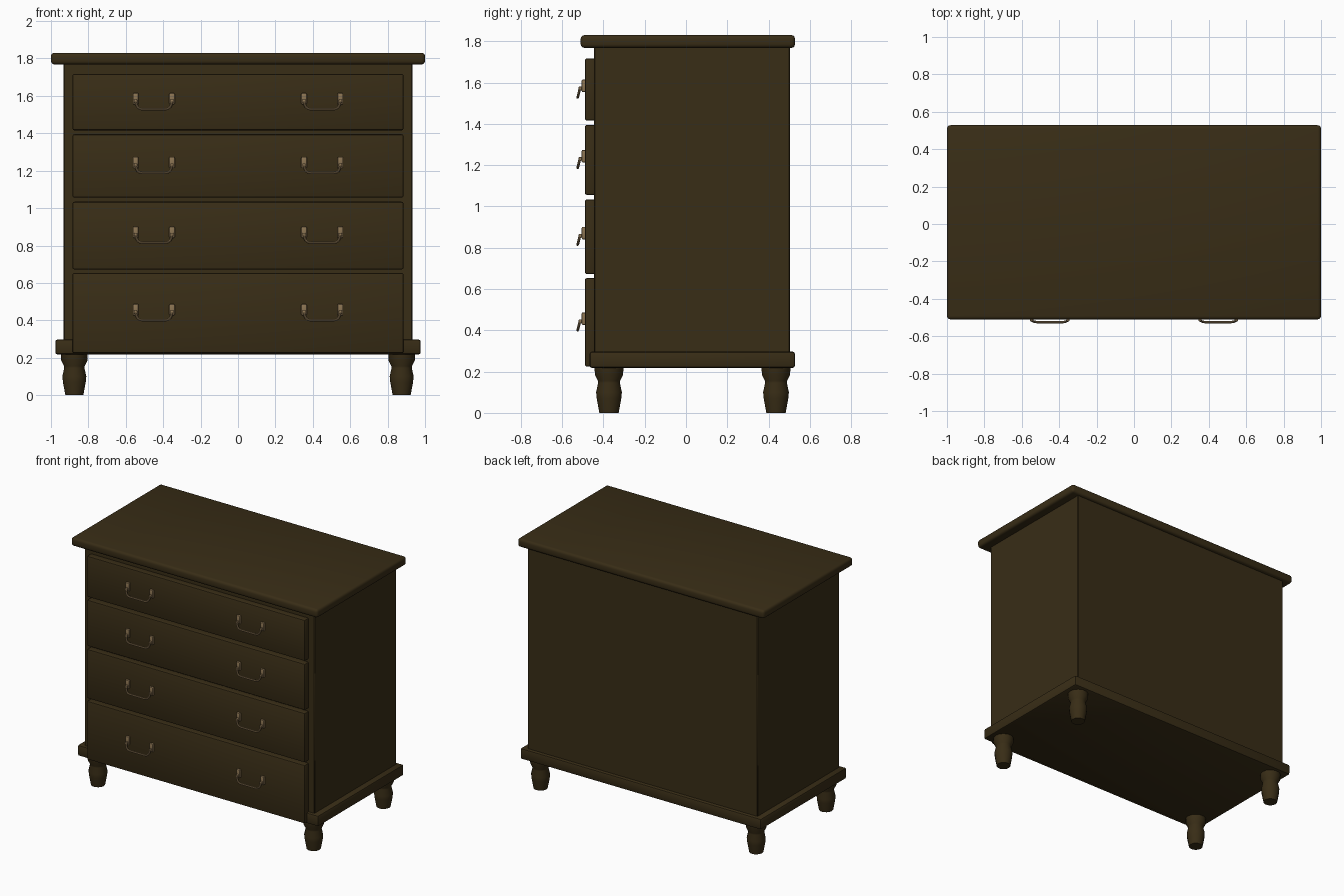
import bpy, math

if "Cube" in bpy.data.objects:
    bpy.data.objects.remove(bpy.data.objects["Cube"])

def material(name, rgb):
    m = bpy.data.materials.new(name)
    m.diffuse_color = (*rgb, 1)
    m.use_nodes = True
    m.node_tree.nodes["Principled BSDF"].inputs["Base Color"].default_value = m.diffuse_color
    return m

WOOD = material("dark brown wood", (0.040, 0.026, 0.008))
BRASS = material("aged brass", (0.26, 0.175, 0.085))

def finish(ob, mat, angle=40):
    ob.data.materials.append(mat)
    bpy.ops.object.select_all(action='DESELECT')
    ob.select_set(True)
    bpy.context.view_layer.objects.active = ob
    bpy.ops.object.shade_smooth_by_angle(angle=math.radians(angle))

def box(name, x, y, z, mat, bevel=0.0, segments=2):
    """Box from (min, max) pairs, with rounded edges."""
    bpy.ops.mesh.primitive_cube_add(
        size=1, location=[(a + b) / 2 for a, b in (x, y, z)])
    ob = bpy.context.object
    ob.name = name
    ob.scale = [b - a for a, b in (x, y, z)]
    bpy.ops.object.transform_apply(location=False, rotation=False, scale=True)
    if bevel:
        mod = ob.modifiers.new("rounded edges", 'BEVEL')
        mod.width, mod.segments = bevel, segments
        bpy.ops.object.modifier_apply(modifier=mod.name)
    finish(ob, mat)
    return ob

def turned(name, profile, sides, location, mat):
    """Closed lathe shape from (radius, height) points."""
    verts = [(r * math.cos(2 * math.pi * i / sides), r * math.sin(2 * math.pi * i / sides), z)
             for r, z in profile for i in range(sides)]
    faces = [(k * sides + i, k * sides + (i + 1) % sides,
              (k + 1) * sides + (i + 1) % sides, (k + 1) * sides + i)
             for k in range(len(profile) - 1) for i in range(sides)]
    faces += [tuple(reversed(range(sides))),
              tuple(range(len(verts) - sides, len(verts)))]
    me = bpy.data.meshes.new(name)
    me.from_pydata(verts, [], faces)
    ob = bpy.data.objects.new(name, me)
    ob.location = location
    bpy.context.collection.objects.link(ob)
    finish(ob, mat)

def rod(name, points, radius, mat):
    """Round bar along a path, converted to a mesh."""
    cu = bpy.data.curves.new(name, 'CURVE')
    cu.dimensions = '3D'
    cu.bevel_depth, cu.bevel_resolution, cu.use_fill_caps = radius, 2, True
    sp = cu.splines.new('POLY')
    sp.points.add(len(points) - 1)
    for p, co in zip(sp.points, points):
        p.co = (*co, 1)
    ob = bpy.data.objects.new(name, cu)
    bpy.context.collection.objects.link(ob)
    bpy.ops.object.select_all(action='DESELECT')
    ob.select_set(True)
    bpy.context.view_layer.objects.active = ob
    bpy.ops.object.convert(target='MESH')
    finish(bpy.context.object, mat)

# carcass, top board and base moulding
box("carcass", (-0.932, 0.932), (-0.445, 0.503), (0.225, 1.78), WOOD, 0.004, 1)
box("top_board", (-1, 1), (-0.51, 0.528), (1.768, 1.83), WOOD, 0.018, 3)
box("base_moulding", (-0.977, 0.977), (-0.467, 0.528), (0.218, 0.297), WOOD, 0.012, 2)

# turned feet
FOOT = [(0.048, 0), (0.061, 0.07), (0.064, 0.10), (0.054, 0.145), (0.055, 0.155),
        (0.070, 0.185), (0.072, 0.225)]
for side, x in (("left", -0.875), ("right", 0.875)):
    for end, y in (("front", -0.373), ("back", 0.436)):
        turned(f"{end}_{side}_foot", FOOT, 14, (x, y, 0), WOOD)

# drawers, each with two drop handles
for n, (z0, z1) in enumerate([(1.416, 1.717), (1.056, 1.395), (0.672, 1.034), (0.224, 0.653)], 1):
    box(f"drawer_{n}", (-0.885, 0.885), (-0.49, -0.43), (z0, z1), WOOD, 0.010, 2)
    zc = (z0 + z1) / 2 + 0.018
    for side, cx in (("left", -0.45), ("right", 0.45)):
        for k, dx in enumerate((-0.097, 0.097), 1):
            x = cx + dx
            box(f"drawer_{n}_{side}_mount_{k}", (x - 0.015, x + 0.015),
                (-0.505, -0.485), (zc - 0.03, zc + 0.03), BRASS, 0.005, 2)
            # pivot knob
            box(f"drawer_{n}_{side}_pivot_{k}", (x - 0.009, x + 0.009),
                (-0.52, -0.50), (zc - 0.022, zc - 0.004), BRASS, 0.004, 2)
        half = [(0.097, -0.514, -0.012), (0.094, -0.518, -0.03), (0.086, -0.522, -0.046),
                (0.074, -0.524, -0.054), (0.06, -0.525, -0.056)]
        path = [(cx - x, y, zc + z) for x, y, z in half]
        path += [(cx + x, y, zc + z) for x, y, z in reversed(half)]
        rod(f"drawer_{n}_{side}_bail", path, 0.0065, BRASS)
